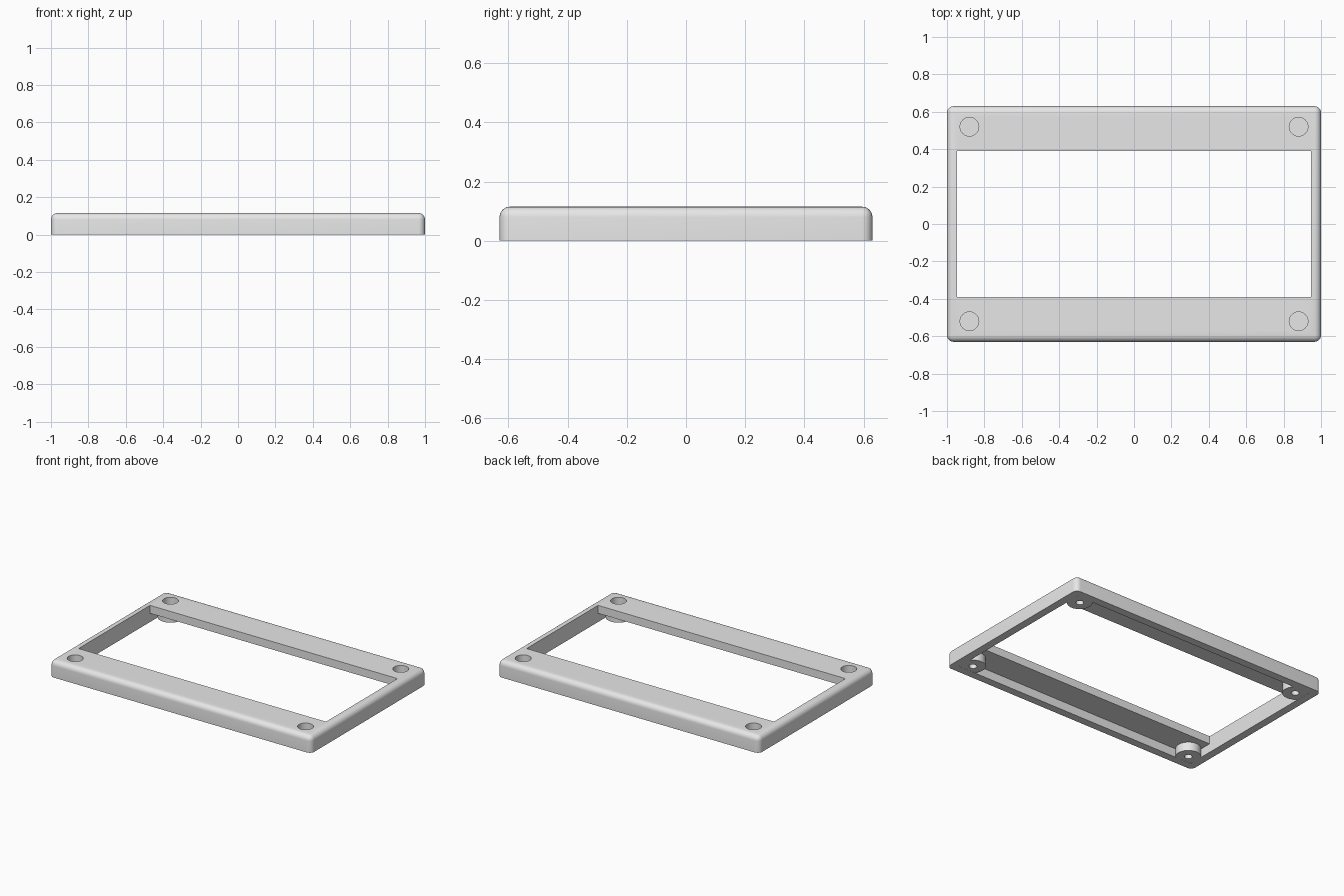
import bpy, bmesh, math
from mathutils import Matrix, Vector

old = bpy.data.objects.get("Cube")
if old:
    bpy.data.objects.remove(old, do_unlink=True)

HX, HY, H = 1.0, 0.63, 0.115      # outer half sizes and height
ROUND = 0.035                     # outer edge rounding
PLATE_Z = 0.06                    # underside of the top plate
HOLE_X, HOLE_Y = 0.88, 0.52       # corner boss centres

grey = bpy.data.materials.new("light_grey")
grey.use_nodes = True
grey.diffuse_color = (0.8, 0.8, 0.8, 1)
grey.node_tree.nodes["Principled BSDF"].inputs["Base Color"].default_value = (0.8, 0.8, 0.8, 1)


def make_object(name, bm):
    bmesh.ops.recalc_face_normals(bm, faces=bm.faces)
    mesh = bpy.data.meshes.new(name)
    bm.to_mesh(mesh)
    bm.free()
    mesh.materials.append(grey)
    obj = bpy.data.objects.new(name, mesh)
    bpy.context.collection.objects.link(obj)
    return obj


def box_mesh(hx, hy, z0, z1):
    bm = bmesh.new()
    bmesh.ops.create_cube(bm, size=2)
    for v in bm.verts:
        v.co = Vector((v.co.x * hx, v.co.y * hy, z1 if v.co.z > 0 else z0))
    return bm


def corner_cylinders(name, radius, z0, z1):
    """One upright cylinder at each of the four corner positions."""
    bm = bmesh.new()
    for sx in (-1, 1):
        for sy in (-1, 1):
            place = Matrix.Translation((sx * HOLE_X, sy * HOLE_Y, (z0 + z1) / 2))
            bmesh.ops.create_cone(bm, cap_ends=True, segments=40, radius1=radius,
                                  radius2=radius, depth=z1 - z0, matrix=place)
    return make_object(name, bm)


def combine(target, tool, operation):
    tool.hide_render = True
    mod = target.modifiers.new(tool.name, 'BOOLEAN')
    mod.operation = operation
    mod.solver = 'EXACT'
    mod.object = tool
    bpy.context.view_layer.objects.active = target
    bpy.ops.object.modifier_apply(modifier=mod.name)
    bpy.data.objects.remove(tool, do_unlink=True)


# Outer block with rounded upright corners and rounded top rim
bm = box_mesh(HX, HY, 0, H)
edges = [e for e in bm.edges if max(v.co.z for v in e.verts) > H / 2]
bmesh.ops.bevel(bm, geom=edges, offset=ROUND, segments=6, profile=0.5, affect='EDGES')
frame = make_object("bezel_frame", bm)

# Hollow underside, then the window
combine(frame, make_object("cavity", box_mesh(0.945, 0.575, -0.1, PLATE_Z)), 'DIFFERENCE')
combine(frame, make_object("window", box_mesh(0.9455, 0.39, -0.2, 0.3)), 'DIFFERENCE')

# Corner bosses with a round recess on top and a narrow screw hole below
combine(frame, corner_cylinders("bosses", 0.08, 0.0005, 0.085), 'UNION')
combine(frame, corner_cylinders("recesses", 0.05, 0.07, 0.2), 'DIFFERENCE')
combine(frame, corner_cylinders("screw_holes", 0.025, -0.1, 0.05), 'DIFFERENCE')

# Smooth roundings, sharp edges kept
bpy.ops.object.select_all(action='DESELECT')
frame.select_set(True)
bpy.context.view_layer.objects.active = frame
bpy.ops.object.shade_smooth_by_angle(angle=math.radians(30))
